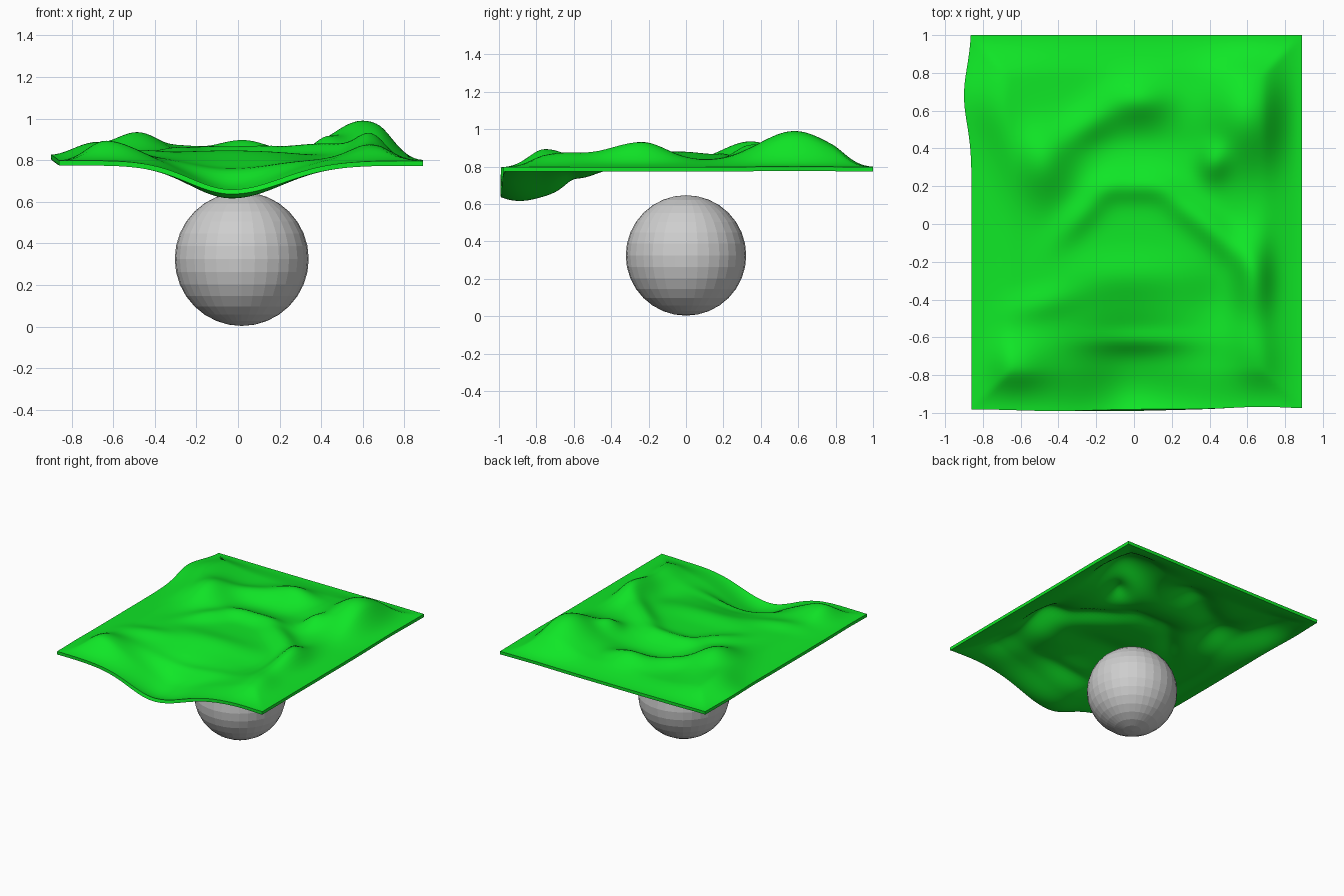
import bpy, bmesh, math

if "Cube" in bpy.data.objects:
    bpy.data.objects.remove(bpy.data.objects["Cube"])

def material(name, rgb):
    m = bpy.data.materials.new(name)
    m.diffuse_color = (*rgb, 1)
    m.use_nodes = True
    m.node_tree.nodes["Principled BSDF"].inputs["Base Color"].default_value = m.diffuse_color
    return m

green = material("cloth green", (0.005, 0.80, 0.02))
grey = material("ball grey", (0.62, 0.62, 0.62))

# Ball: faceted sphere standing on the ground
bpy.ops.mesh.primitive_uv_sphere_add(segments=32, ring_count=16, radius=0.322,
                                     location=(0.018, 0, 0.325))
ball = bpy.context.object
ball.name = "ball"
ball.data.materials.append(grey)

# Wrinkles of the cloth: x, y, height, spread along, spread across, turn in degrees
X0, X1, Y0, Y1 = -0.86, 0.89, -0.98, 1.0
BUMPS = [
    (0.60, 0.58, 0.165, 0.15, 0.19, 0),      # big back right bump
    (0.42, 0.33, 0.055, 0.06, 0.07, 0),
    (-0.48, 0.33, 0.10, 0.11, 0.14, 0),      # back left bump
    (-0.74, 0.62, 0.065, 0.17, 0.20, 0),
    (0.03, 0.66, 0.070, 0.12, 0.08, 0),      # back middle ridge
    (-0.25, 0.52, 0.045, 0.13, 0.07, 35),
    (0.63, -0.28, 0.095, 0.07, 0.17, 0),     # front right ridge
    (0.45, -0.06, 0.050, 0.16, 0.06, -45),
    (0.64, -0.68, 0.045, 0.09, 0.13, 20),
    (-0.63, -0.75, 0.070, 0.13, 0.11, 0),    # front left bump
    (-0.48, -0.42, 0.025, 0.15, 0.06, 15),
    (0.00, 0.20, 0.040, 0.15, 0.055, 0),     # arc over the ball
    (-0.27, 0.06, 0.035, 0.15, 0.055, 48),
    (0.24, 0.10, 0.030, 0.13, 0.055, -42),
    (-0.03, -0.27, 0.025, 0.25, 0.08, 0),
    (0.02, -0.62, 0.025, 0.20, 0.04, 0),
    (0.00, 0.42, -0.025, 0.22, 0.08, 0),
    (0.42, -0.42, -0.020, 0.10, 0.12, 0),
]

def gauss(x, y, cx, cy, h, sx, sy, turn):
    a = math.radians(turn)
    u = (x - cx) * math.cos(a) + (y - cy) * math.sin(a)
    v = -(x - cx) * math.sin(a) + (y - cy) * math.cos(a)
    return h * math.exp(-0.5 * ((u / sx) ** 2 + (v / sy) ** 2))

def cloth_height(x, y):
    edge = min(x - X0, X1 - x, y - Y0, Y1 - y)
    t = min(max(edge / 0.22, 0), 1)
    fade = t * t * (3 - 2 * t)
    z = 0.797 + 0.028 * fade
    z += sum(gauss(x, y, *b) for b in BUMPS) * (0.15 + 0.85 * fade)
    # front sag hanging below the rim
    z += gauss(x, y, -0.03, -0.84, -0.172, 0.24 if x > -0.03 else 0.20, 0.21, 0)
    # raised piece of the left edge
    z += gauss(x, y, X0, 0.68, 0.022, 0.10, 0.14, 0)
    return z

# Cloth: fine grid draped by the wrinkle rule
bm = bmesh.new()
bmesh.ops.create_grid(bm, x_segments=84, y_segments=96, size=0.5)
for v in bm.verts:
    x = X0 + (v.co.x + 0.5) * (X1 - X0)
    y = Y0 + (v.co.y + 0.5) * (Y1 - Y0)
    z = cloth_height(x, y)
    x += gauss(x, y, X0, 0.68, -0.04, 0.2, 0.15, 0)
    y += gauss(x, y, 0.68, Y0, 0.012, 0.15, 0.1, 0)
    y += gauss(x, y, -0.42, Y0, -0.010, 0.2, 0.1, 0)
    v.co = (x, y, z)
mesh = bpy.data.meshes.new("cloth")
bm.to_mesh(mesh)
bm.free()
cloth = bpy.data.objects.new("cloth", mesh)
bpy.context.collection.objects.link(cloth)
mesh.materials.append(green)
thick = cloth.modifiers.new("thickness", 'SOLIDIFY')
thick.thickness = 0.024
thick.offset = -1

# Smooth folds, sharp rim
bpy.ops.object.select_all(action='DESELECT')
cloth.select_set(True)
bpy.context.view_layer.objects.active = cloth
bpy.ops.object.modifier_apply(modifier="thickness")
bpy.ops.object.shade_smooth_by_angle(angle=math.radians(40))
